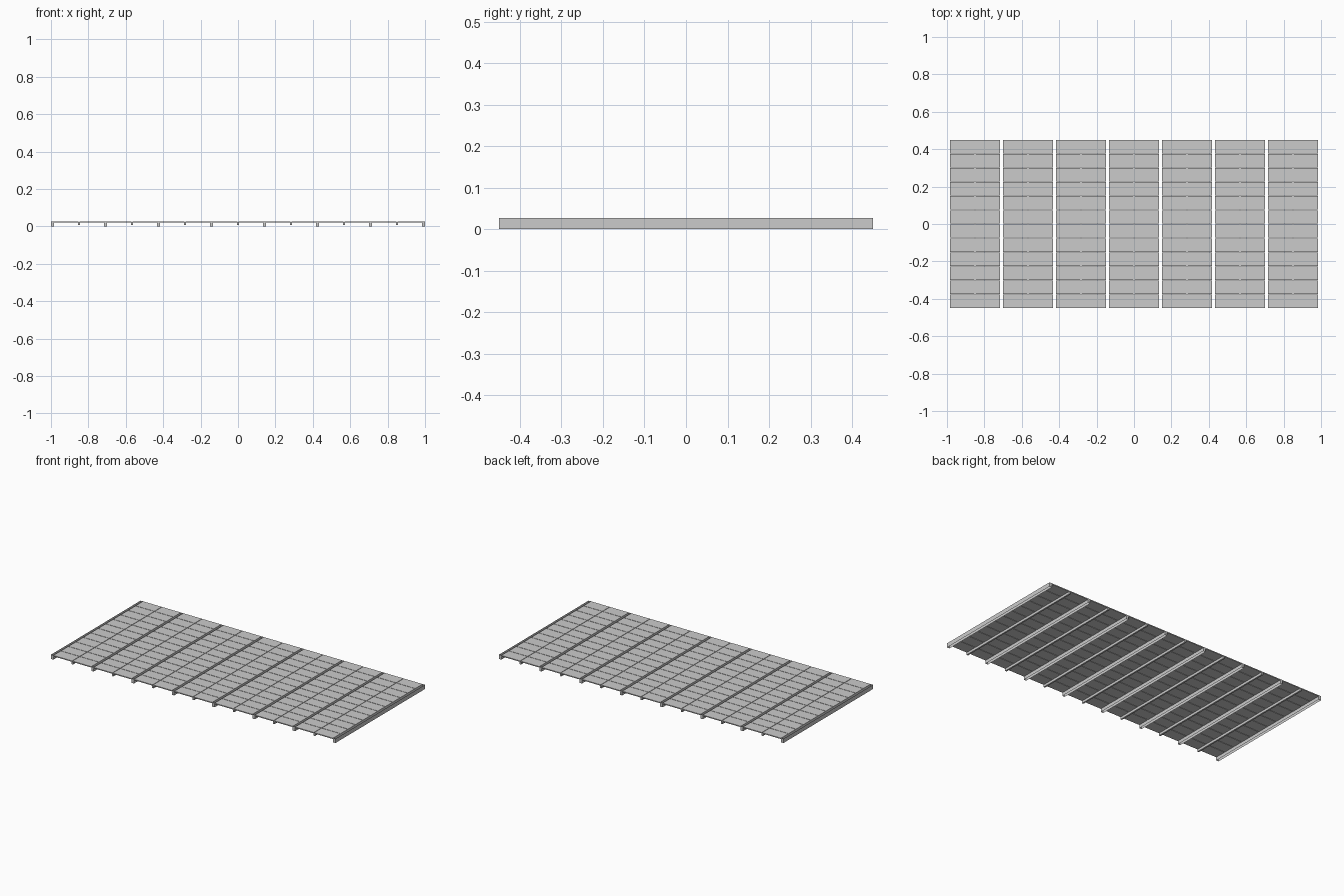
import bpy, bmesh

if "Cube" in bpy.data.objects:
    bpy.data.objects.remove(bpy.data.objects["Cube"])

TOP = 0.027          # deck surface height
THICK = 0.006        # slat thickness
RAIL_W = 0.0165      # rail width
PITCH = (2 - RAIL_W) / 7
PANEL_W = PITCH - RAIL_W
ROWS = 12
ROW = 0.9 / ROWS
GAP = 0.003


def add_box(bm, x0, x1, y0, y1, z0, z1, open_ends=False):
    lo = [bm.verts.new(p) for p in ((x0, y0, z0), (x1, y0, z0), (x1, y1, z0), (x0, y1, z0))]
    hi = [bm.verts.new((v.co.x, v.co.y, z1)) for v in lo]
    for i in range(4):
        j = (i + 1) % 4
        bm.faces.new((lo[i], lo[j], hi[j], hi[i]))
    if not open_ends:
        bm.faces.new(lo[::-1])
        bm.faces.new(hi)


def finish(bm, name):
    mesh = bpy.data.meshes.new(name)
    bm.to_mesh(mesh)
    bm.free()
    obj = bpy.data.objects.new(name, mesh)
    bpy.context.collection.objects.link(obj)


# Upright side walls of the rails, open above and below
for i in range(8):
    x = -1 + RAIL_W / 2 + i * PITCH
    bm = bmesh.new()
    add_box(bm, x - RAIL_W / 2, x + RAIL_W / 2, -0.45, 0.45, 0, TOP, True)
    finish(bm, f"rail_{i + 1}")

for i in range(7):
    c = (i - 3) * PITCH

    # Two columns of slats make up each panel
    bm = bmesh.new()
    for x0, x1 in ((c - PANEL_W / 2, c - GAP / 2), (c + GAP / 2, c + PANEL_W / 2)):
        for r in range(ROWS):
            y0 = -0.45 + r * ROW + (GAP / 2 if r else 0)
            y1 = -0.45 + (r + 1) * ROW - (GAP / 2 if r < ROWS - 1 else 0)
            add_box(bm, x0, x1, y0, y1, TOP - THICK, TOP)
    finish(bm, f"panel_slats_{i + 1}")

    # Centre rib under each panel
    bm = bmesh.new()
    add_box(bm, c - 0.005, c + 0.005, -0.45, 0.45, 0.006, TOP - THICK)
    finish(bm, f"centre_rib_{i + 1}")
